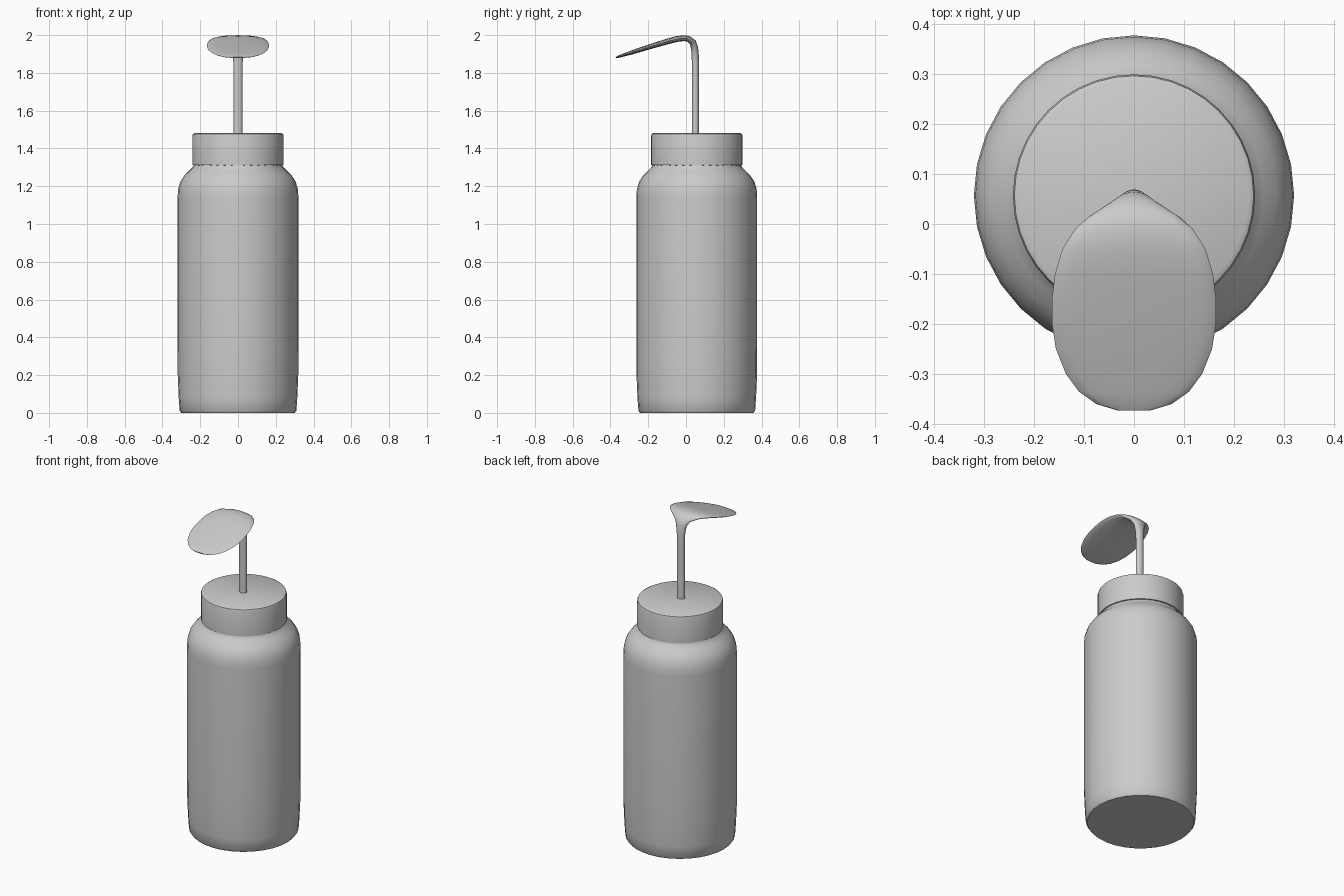
import bpy, bmesh, math
from mathutils import Vector

cube = bpy.data.objects.get("Cube")
if cube:
    bpy.data.objects.remove(cube, do_unlink=True)

AXIS_Y = 0.057

grey = bpy.data.materials.new("light grey plastic")
grey.use_nodes = True
COLOR = (0.6, 0.6, 0.6, 1)
grey.diffuse_color = COLOR
grey.node_tree.nodes["Principled BSDF"].inputs["Base Color"].default_value = COLOR


def skin(name, rings, angle):
    """Join equal rings of points into a closed, smooth-shaded object."""
    bm = bmesh.new()
    loops = [[bm.verts.new(p) for p in ring] for ring in rings]
    n = len(loops[0])
    for a, b in zip(loops, loops[1:]):
        for i in range(n):
            j = (i + 1) % n
            bm.faces.new((a[i], a[j], b[j], b[i]))
    bm.faces.new(loops[0])
    bm.faces.new(loops[-1])
    bmesh.ops.recalc_face_normals(bm, faces=bm.faces)
    mesh = bpy.data.meshes.new(name)
    bm.to_mesh(mesh)
    bm.free()
    obj = bpy.data.objects.new(name, mesh)
    bpy.context.collection.objects.link(obj)
    mesh.materials.append(grey)
    bpy.ops.object.select_all(action="DESELECT")
    obj.select_set(True)
    bpy.context.view_layer.objects.active = obj
    bpy.ops.object.shade_smooth_by_angle(angle=math.radians(angle))
    return obj


def turned(name, profile, sides):
    """Revolve a (radius, height) profile about the bottle axis."""
    turns = [2 * math.pi * i / sides for i in range(sides)]
    rings = [[(r * math.cos(t), AXIS_Y + r * math.sin(t), z) for t in turns]
             for r, z in profile]
    return skin(name, rings, 40)


# Bottle: slightly drawn-in base, straight wall, round shoulder, neck
turned("bottle_body", [
    (0.30, 0), (0.309, 0.012), (0.314, 0.08), (0.319, 0.2), (0.32, 0.35),
    (0.32, 1.14), (0.317, 1.185), (0.305, 1.225), (0.285, 1.255),
    (0.26, 1.28), (0.243, 1.297), (0.236, 1.31), (0.236, 1.33)], 32)

# Screw cap
turned("screw_cap", [
    (0.232, 1.31), (0.242, 1.313), (0.242, 1.466), (0.239, 1.476),
    (0.23, 1.481)], 40)

# Stem flaring into a flat spout: y, z, half width, half thickness
stations = [
    (0.05, 1.46, 0.024, 0.019), (0.05, 1.84, 0.024, 0.019),
    (0.049, 1.89, 0.027, 0.019), (0.045, 1.935, 0.036, 0.019),
    (0.035, 1.962, 0.055, 0.018), (0.015, 1.979, 0.09, 0.016),
    (-0.01, 1.984, 0.118, 0.0155), (-0.05, 1.979, 0.143, 0.0155),
    (-0.1, 1.966, 0.158, 0.015), (-0.15, 1.951, 0.164, 0.014),
    (-0.2, 1.936, 0.164, 0.013), (-0.25, 1.920, 0.156, 0.012),
    (-0.3, 1.904, 0.136, 0.010), (-0.335, 1.893, 0.11, 0.008),
    (-0.36, 1.885, 0.075, 0.006), (-0.372, 1.881, 0.035, 0.003)]
centres = [Vector((0, y, z)) for y, z, _, _ in stations]
side = Vector((1, 0, 0))
rings = []
for k, (y, z, half_width, half_thick) in enumerate(stations):
    ahead = centres[min(k + 1, len(centres) - 1)]
    behind = centres[max(k - 1, 0)]
    up = (ahead - behind).normalized().cross(side)
    rings.append([centres[k] + side * half_width * math.cos(t)
                  + up * half_thick * math.sin(t)
                  for t in (2 * math.pi * i / 20 for i in range(20))])
skin("stem_and_spout", rings, 60)
